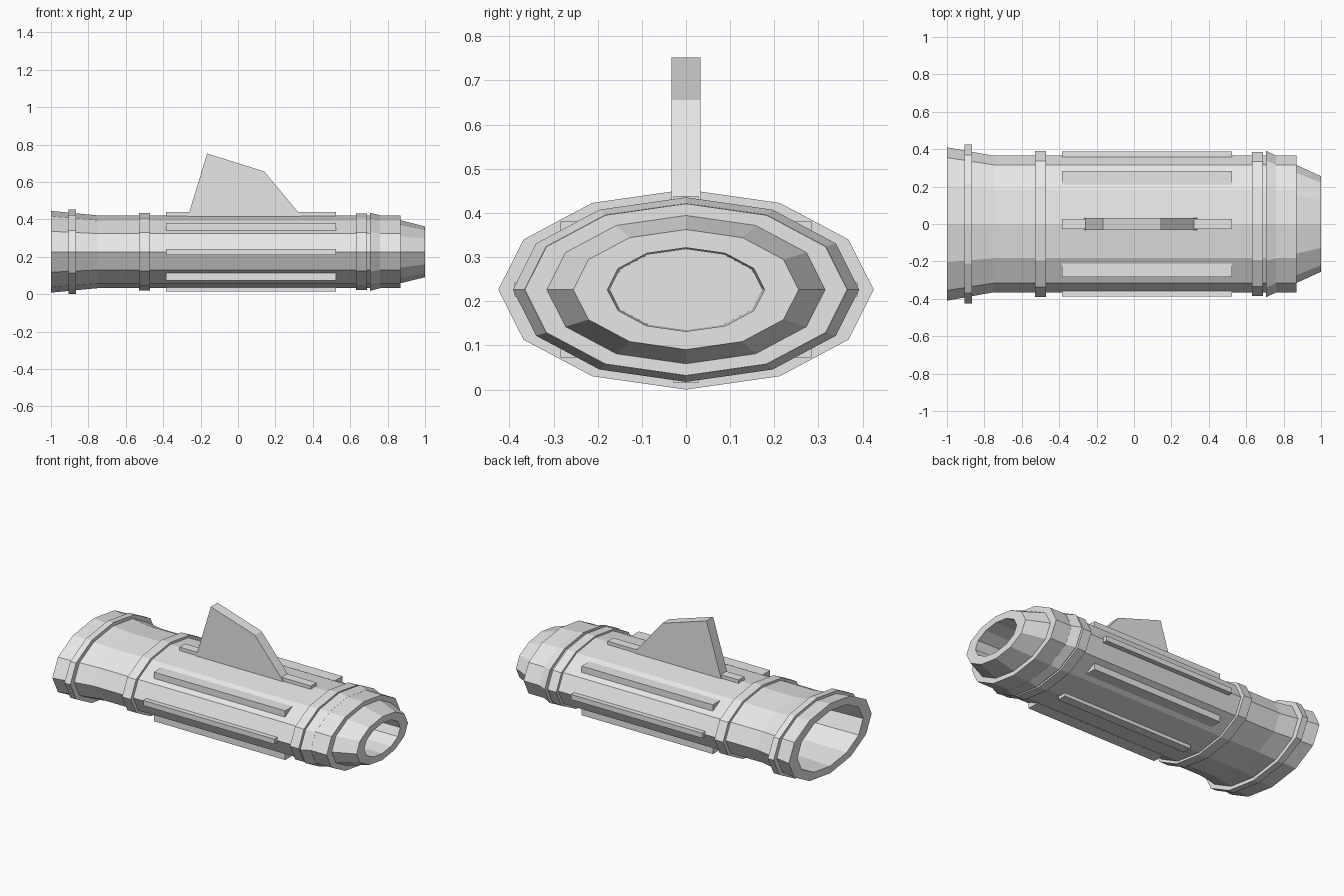
import bpy
import bmesh
from math import cos, sin, tau

cube = bpy.data.objects.get("Cube")
if cube:
    bpy.data.objects.remove(cube, do_unlink=True)

SIDES = 12
MID = 0.2265      # height of the long axis
SQUASH = 0.533    # height of the oval section relative to its width

grey = bpy.data.materials.new("light_grey")
grey.use_nodes = True
grey.diffuse_color = (0.8, 0.8, 0.8, 1)
grey.node_tree.nodes["Principled BSDF"].inputs["Base Color"].default_value = (0.8, 0.8, 0.8, 1)


def finish(name, bm):
    bmesh.ops.recalc_face_normals(bm, faces=bm.faces)
    mesh = bpy.data.meshes.new(name)
    bm.to_mesh(mesh)
    bm.free()
    mesh.materials.append(grey)
    obj = bpy.data.objects.new(name, mesh)
    bpy.context.collection.objects.link(obj)
    return obj


def oval_loft(name, profile, closed=False):
    """Sweep (x, half width) pairs around the long axis; cap or close the ends."""
    bm = bmesh.new()
    rings = []
    for x, r in profile:
        angles = [tau * i / SIDES for i in range(SIDES)]
        rings.append([bm.verts.new((x, r * cos(a), MID + r * SQUASH * sin(a))) for a in angles])
    pairs = list(zip(rings, rings[1:]))
    if closed:
        pairs.append((rings[-1], rings[0]))
    else:
        bm.faces.new(rings[0])
        bm.faces.new(rings[-1])
    for a, b in pairs:
        for i in range(SIDES):
            j = (i + 1) % SIDES
            bm.faces.new((a[i], a[j], b[j], b[i]))
    return finish(name, bm)


def box(name, x, y, z):
    bm = bmesh.new()
    bmesh.ops.create_cube(bm, size=1)
    for v in bm.verts:
        v.co = [lo + (hi - lo) * (c + 0.5) for c, (lo, hi) in zip(v.co, (x, y, z))]
    return finish(name, bm)


# Hull with flared hollow tail and stepped, bored nose
oval_loft("hull", [
    (-0.5, 0.30), (-1, 0.325), (-1, 0.41), (-0.75, 0.365),
    (0.87, 0.365), (0.87, 0.315), (1, 0.255), (1, 0.178), (0.55, 0.172),
])

# Raised bands around the hull
bands = {
    "tail_band": (-0.905, -0.865, 0.425, 0.425),
    "rear_band": (-0.53, -0.47, 0.39, 0.39),
    "front_band": (0.63, 0.69, 0.385, 0.385),
    "nose_collar": (0.705, 0.76, 0.392, 0.366),
}
for name, (x0, x1, r0, r1) in bands.items():
    oval_loft(name, [(x0, 0.35), (x0, r0), (x1, r1), (x1, 0.35)], closed=True)

# Long ribs: top, bottom, both sides and the four shoulders
LENGTH = (-0.385, 0.525)
for s, vertical, side in ((1, "top", "left"), (-1, "bottom", "right")):
    box(vertical + "_rib", LENGTH, (-0.028, 0.028), sorted((MID + s * 0.17, MID + s * 0.212)))
    box(side + "_rib", LENGTH, sorted((s * 0.33, s * 0.388)), (MID - 0.016, MID + 0.016))
    for t, end in ((1, "left"), (-1, "right")):
        box(f"{vertical}_{end}_rib", LENGTH, sorted((t * 0.21, t * 0.284)),
            sorted((MID + s * 0.1, MID + s * 0.154)))

# Upright fin
bm = bmesh.new()
outline = [(-0.275, 0.39), (-0.26, 0.44), (-0.165, 0.752), (0.14, 0.656), (0.32, 0.44), (0.36, 0.39)]
face = bm.faces.new([bm.verts.new((x, -0.033, z)) for x, z in outline])
extruded = bmesh.ops.extrude_face_region(bm, geom=[face])["geom"]
bmesh.ops.translate(bm, verts=[g for g in extruded if isinstance(g, bmesh.types.BMVert)], vec=(0, 0.066, 0))
finish("fin", bm)
